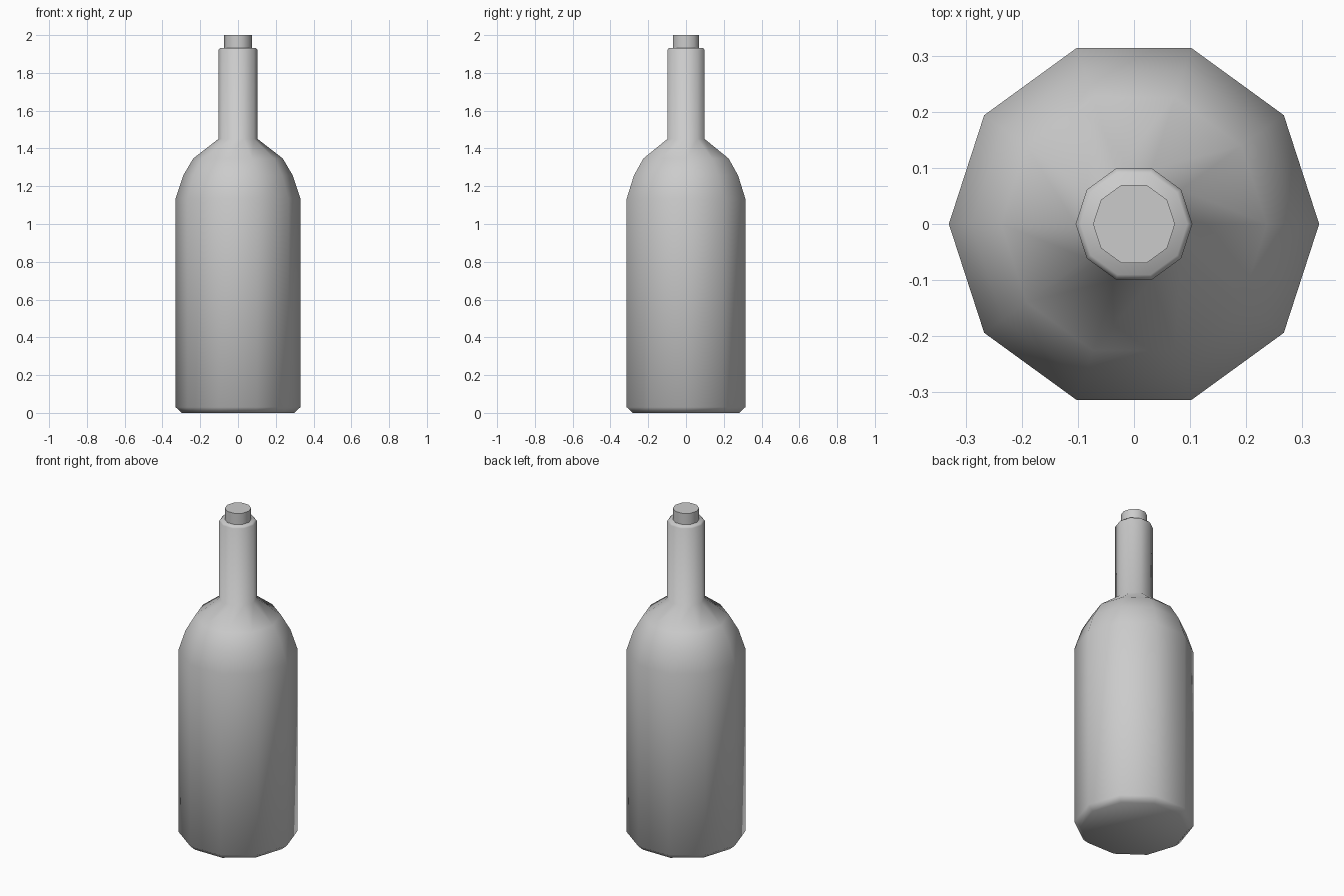
import bpy, bmesh
from math import cos, sin, tau

if "Cube" in bpy.data.objects:
    bpy.data.objects.remove(bpy.data.objects["Cube"])

SIDES = 10


def lathe(name, profile):
    """Revolve (radius, height) points into a closed ten-sided solid."""
    bm = bmesh.new()
    rings = [[bm.verts.new((r * cos(tau * i / SIDES), r * sin(tau * i / SIDES), z))
              for i in range(SIDES)] for r, z in profile]
    for low, high in zip(rings, rings[1:]):
        for i in range(SIDES):
            j = (i + 1) % SIDES
            bm.faces.new((low[i], low[j], high[j], high[i]))
    bm.faces.new(rings[0][::-1])
    bm.faces.new(rings[-1])
    for f in bm.faces:
        f.smooth = True
    mesh = bpy.data.meshes.new(name)
    bm.to_mesh(mesh)
    bm.free()
    obj = bpy.data.objects.new(name, mesh)
    bpy.context.collection.objects.link(obj)
    return obj


# Bottle: chamfered base, straight body, rounded shoulder, neck
lathe("bottle", [(0.298, 0), (0.33, 0.03), (0.33, 1.135), (0.29, 1.257),
                 (0.237, 1.347), (0.104, 1.45), (0.104, 1.922), (0.095, 1.932)])

# Cork standing out of the neck
cork = lathe("cork", [(0.073, 1.86), (0.073, 2.0)])
bpy.context.view_layer.objects.active = cork
cork.select_set(True)
bpy.ops.object.shade_smooth_by_angle(angle=0.8)
